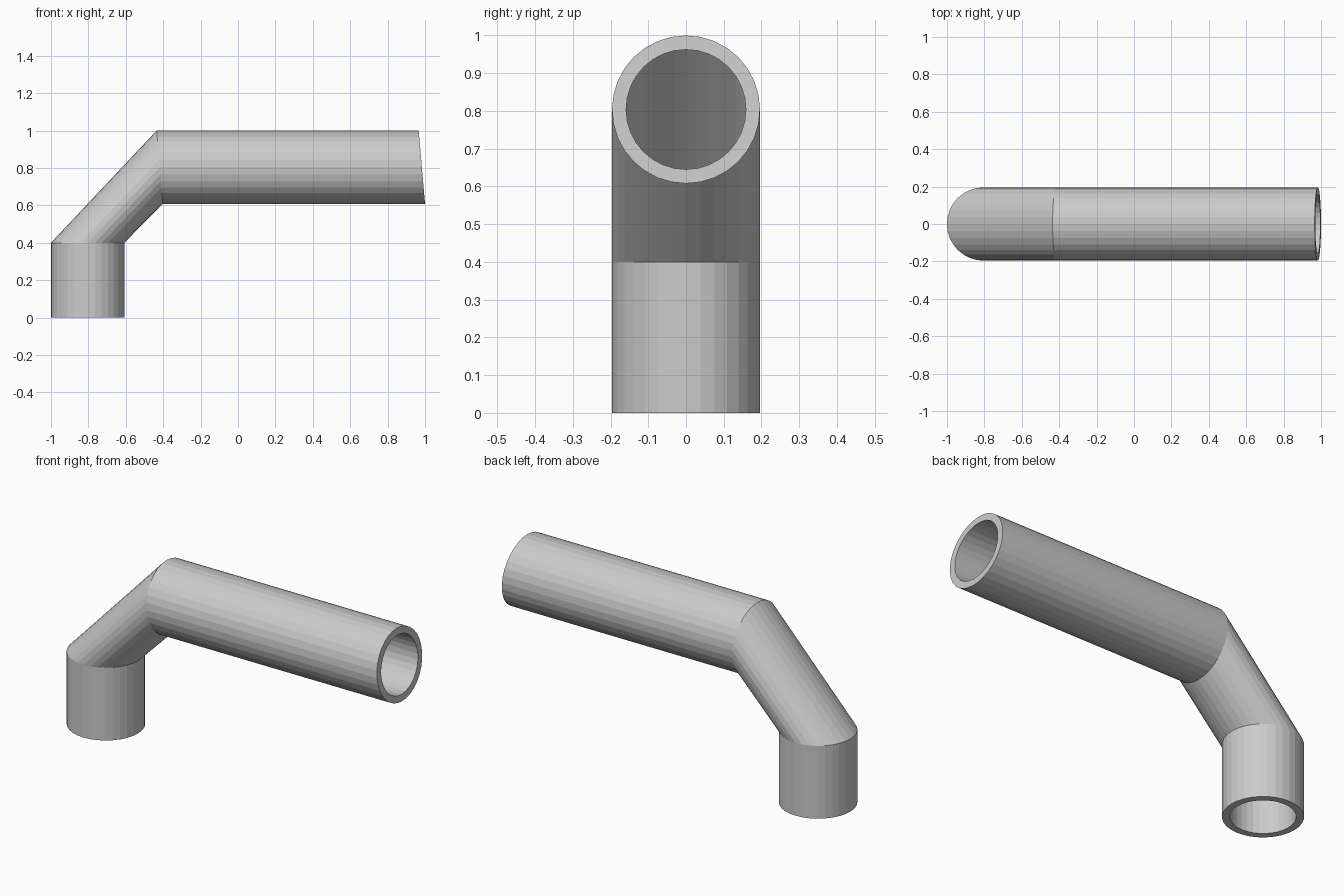
import bpy, bmesh
from math import sin, cos, pi
from mathutils import Vector

if "Cube" in bpy.data.objects:
    bpy.data.objects.remove(bpy.data.objects["Cube"])

SIDES = 32
RADIUS = 0.196
BORE = 0.81  # inner radius as a share of the outer one

# Mitre cuts along the pipe: outside-of-bend (x, z), inside-of-bend (x, z)
cuts = [
    ((-1.0, 0.0), (-0.608, 0.0)),
    ((-1.0, 0.40), (-0.608, 0.40)),
    ((-0.435, 1.0), (-0.402, 0.608)),
    ((0.966, 1.0), (1.0, 0.608)),
]

bm = bmesh.new()


def ring(cut, scale):
    a, b = (Vector((p[0], 0, p[1])) for p in cut)
    centre, half = (a + b) / 2, (a - b) / 2 * scale
    side = Vector((0, RADIUS * scale, 0))
    angles = [2 * pi * i / SIDES for i in range(SIDES)]
    return [bm.verts.new(centre + half * cos(t) + side * sin(t)) for t in angles]


# Outer wall up the pipe, then back down the bore, closed into one solid
rings = [ring(c, 1.0) for c in cuts] + [ring(c, BORE) for c in reversed(cuts)]
for r, s in zip(rings, rings[1:] + rings[:1]):
    for i in range(SIDES):
        j = (i + 1) % SIDES
        bm.faces.new((r[i], r[j], s[j], s[i]))
bmesh.ops.recalc_face_normals(bm, faces=bm.faces)

mesh = bpy.data.meshes.new("bent_pipe")
bm.to_mesh(mesh)
bm.free()
bpy.context.collection.objects.link(bpy.data.objects.new("bent_pipe", mesh))
